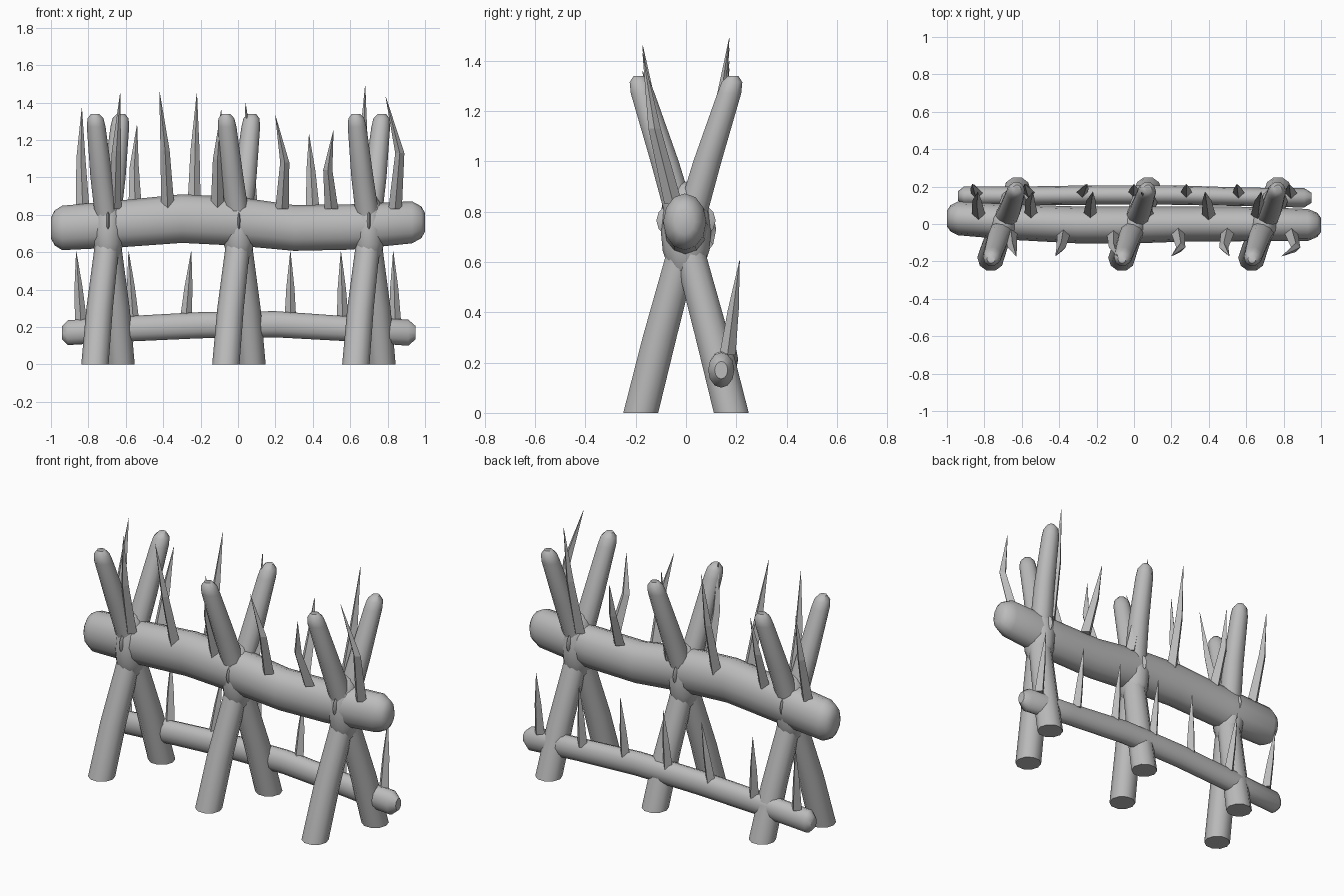
import bpy, bmesh, math
from mathutils import Vector

cube = bpy.data.objects.get("Cube")
if cube:
    bpy.data.objects.remove(cube, do_unlink=True)

grey = bpy.data.materials.new("weathered_grey")
grey.use_nodes = True
colour = (0.5, 0.5, 0.5, 1)
grey.diffuse_color = colour
grey.node_tree.nodes["Principled BSDF"].inputs["Base Color"].default_value = colour


def finish(name, bm, smooth):
    bmesh.ops.recalc_face_normals(bm, faces=bm.faces)
    mesh = bpy.data.meshes.new(name)
    bm.to_mesh(mesh)
    bm.free()
    mesh.materials.append(grey)
    obj = bpy.data.objects.new(name, mesh)
    bpy.context.collection.objects.link(obj)
    if smooth:
        bpy.ops.object.select_all(action="DESELECT")
        obj.select_set(True)
        bpy.context.view_layer.objects.active = obj
        bpy.ops.object.shade_smooth_by_angle(angle=math.radians(50))
    return obj


def tube(name, stations, u, v, sides=10, smooth=True):
    """Loft rings given as (centre, radius along u, radius along v)."""
    bm = bmesh.new()
    rings = []
    for centre, ru, rv in stations:
        ring = []
        for i in range(sides):
            a = math.tau * i / sides
            ring.append(bm.verts.new(Vector(centre) + u * ru * math.cos(a) + v * rv * math.sin(a)))
        rings.append(ring)
    for a, b in zip(rings, rings[1:]):
        for i in range(sides):
            j = (i + 1) % sides
            bm.faces.new((a[i], a[j], b[j], b[i]))
    bm.faces.new(rings[0])
    bm.faces.new(rings[-1])
    return finish(name, bm, smooth)


X, Y, Z = Vector((1, 0, 0)), Vector((0, 1, 0)), Vector((0, 0, 1))


def log(name, path, ry, rz):
    """Horizontal log with rounded ends; path holds (x, y, z, scale)."""
    tube(name, [((x, y, z), ry * s, rz * s) for x, y, z, s in path], Y, Z, 12)


# Horizontal logs
log("main_log", [(-1, .03, .73, .45), (-.98, .03, .73, .75), (-.94, .03, .73, .95),
                 (-.65, .01, .75, 1), (-.3, -.005, .78, 1.04), (0, -.005, .765, 1.04),
                 (.3, 0, .73, .98), (.6, 0, .735, .97), (.93, -.005, .76, .9),
                 (.98, -.005, .76, .68), (1, -.005, .76, .4)], .095, .125)
log("lower_rail", [(-.94, .15, .17, .5), (-.91, .15, .17, .95), (-.6, .15, .19, .97),
                   (-.2, .155, .21, 1), (.2, .155, .215, 1), (.6, .145, .19, .95),
                   (.91, .14, .17, 1), (.95, .14, .17, .5)], .052, .07)

# Crossed posts with a swollen joint and a lens-shaped knot
post_path = [(-.07, -.18, 0, .073), (-.045, -.105, .3, .071), (-.01, -.025, .6, .066),
             (0, .01, .74, .064), (.035, .085, 1, .059), (.063, .172, 1.27, .05),
             (.067, .183, 1.315, .043), (.069, .187, 1.34, .022)]
for place, cx in (("right", -.695), ("middle", .005), ("left", .7)):
    for kind, side in (("rising_back", 1), ("rising_front", -1)):
        tube(f"{place}_post_{kind}",
             [((cx + side * x, side * y, z), r, r) for x, y, z, r in post_path], X, Y)
    for part, radii, z in (("joint", (.088, .1, .2), .72), ("knot", (.016, .118, .085), .765)):
        bm = bmesh.new()
        bmesh.ops.create_uvsphere(bm, u_segments=12, v_segments=8, radius=1)
        bmesh.ops.scale(bm, vec=radii, verts=bm.verts)
        bmesh.ops.translate(bm, vec=(cx, 0, z), verts=bm.verts)
        finish(f"{place}_{part}", bm, True)


def thorn(name, base, bend, tip, width):
    """Four-sided curved spike."""
    stations = [(base, width, width), (bend, width * .68, width * .68), (tip, .001, .001)]
    tube(name, stations, X, Y, 4, False)


# Upper thorns: (base x, bend x, tip x, tip z), leaning forward or backward
front = [(-.66, -.65, -.63, 1.45), (-.375, -.39, -.42, 1.46), (-.11, -.11, -.09, 1.36),
         (.235, .25, .2, 1.33), (.5, .48, .51, 1.25), (.84, .865, .79, 1.43)]
back = [(-.83, -.84, -.835, 1.37), (-.55, -.555, -.54, 1.28), (-.235, -.23, -.22, 1.45),
        (.07, .06, .04, 1.4), (.4, .39, .38, 1.23), (.66, .67, .68, 1.49)]
for label, side, group in (("front", -1, front), ("back", 1, back)):
    for i, (x0, x1, x2, top) in enumerate(group):
        low = .83
        thorn(f"{label}_thorn_{i + 1}", (x0, side * .05, low),
              (x1, side * .125, low + (top - low) * .5), (x2, side * .172, top), .036)

# Lower thorns on the rail
for i in range(7):
    x = (i - 3) * .28
    lean = (-.025, -.025, .03, 0, 0, -.01, -.01)[i]
    thorn(f"rail_thorn_{i + 1}", (x, .165, .23), (x + lean * .5, .188, .41),
          (x + lean, .213, .605), .032)
